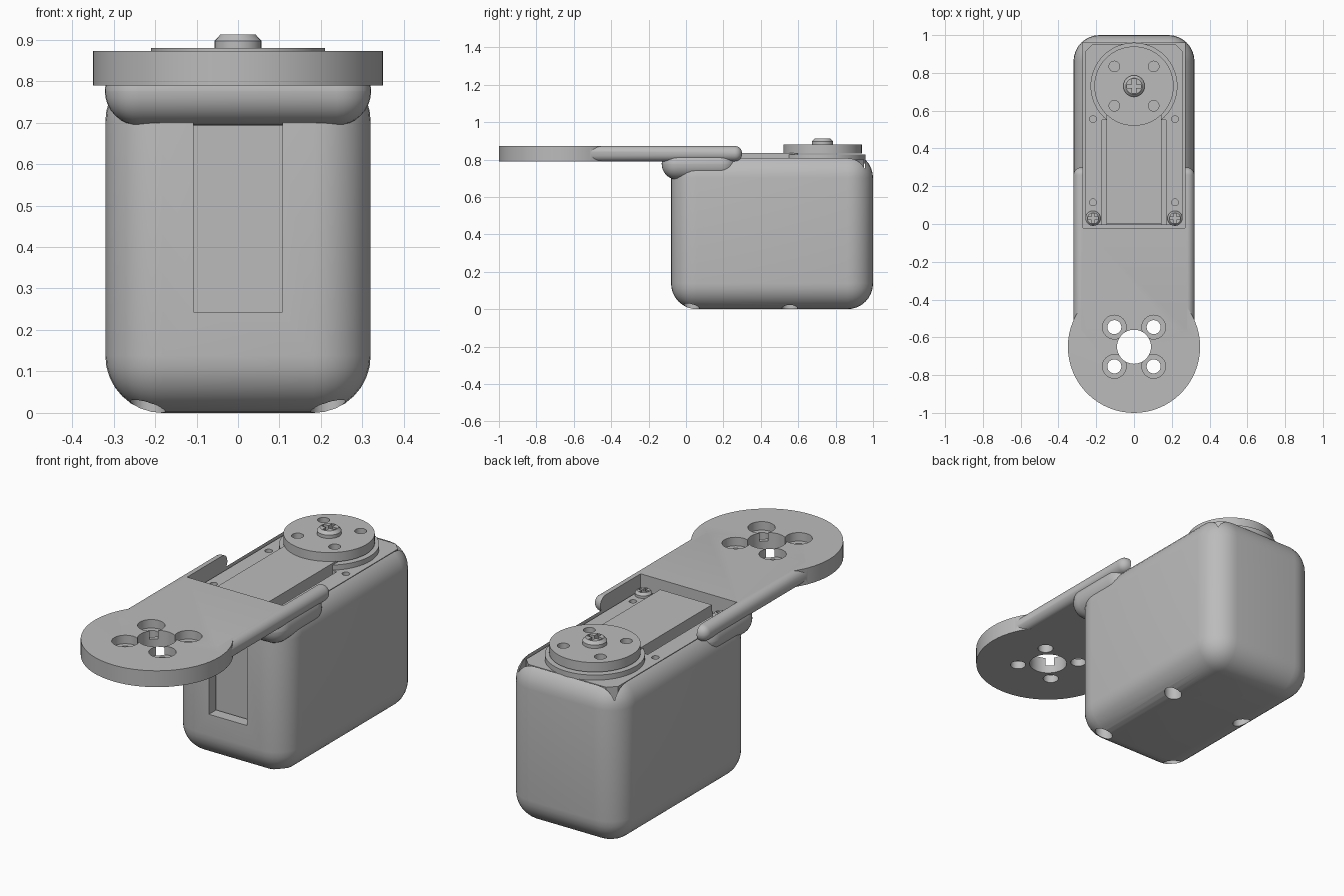
import bpy, bmesh, math

cube = bpy.data.objects.get("Cube")
if cube:
    bpy.data.objects.remove(cube, do_unlink=True)

grey = bpy.data.materials.new("plain grey")
grey.use_nodes = True
COLOUR = (0.5, 0.5, 0.5, 1)
grey.diffuse_color = COLOUR
grey.node_tree.nodes["Principled BSDF"].inputs["Base Color"].default_value = COLOUR


def finish(name, bm):
    bmesh.ops.recalc_face_normals(bm, faces=bm.faces)
    mesh = bpy.data.meshes.new(name)
    bm.to_mesh(mesh)
    bm.free()
    mesh.materials.append(grey)
    ob = bpy.data.objects.new(name, mesh)
    bpy.context.collection.objects.link(ob)
    return ob


def box(name, x, y, z, radius=0, segments=8, vertical_only=False):
    """Box from (min, max) spans, with optional rounded edges."""
    bm = bmesh.new()
    bmesh.ops.create_cube(bm, size=1)
    for v in bm.verts:
        for i, (lo, hi) in enumerate((x, y, z)):
            v.co[i] = lo if v.co[i] < 0 else hi
    if radius:
        edges = [e for e in bm.edges if not vertical_only
                 or abs(e.verts[0].co.z - e.verts[1].co.z) > 0.001]
        bmesh.ops.bevel(bm, geom=edges, offset=radius, segments=segments,
                        profile=0.5, affect='EDGES', clamp_overlap=True)
    return finish(name, bm)


def cylinder(name, x, y, r, z0, z1, sides=32, top_r=None):
    bm = bmesh.new()
    bmesh.ops.create_cone(bm, cap_ends=True, segments=sides, radius1=r,
                          radius2=top_r or r, depth=z1 - z0)
    bmesh.ops.translate(bm, verts=bm.verts, vec=(x, y, (z0 + z1) / 2))
    return finish(name, bm)


def boolean(ob, others, operation='DIFFERENCE'):
    bpy.context.view_layer.objects.active = ob
    for other in others:
        mod = ob.modifiers.new("boolean", 'BOOLEAN')
        mod.operation = operation
        mod.solver = 'EXACT'
        mod.object = other
        bpy.ops.object.modifier_apply(modifier=mod.name)
        bpy.data.objects.remove(other, do_unlink=True)


def smooth(ob, angle=30):
    bpy.ops.object.select_all(action='DESELECT')
    ob.select_set(True)
    bpy.context.view_layer.objects.active = ob
    bpy.ops.object.shade_smooth_by_angle(angle=math.radians(angle))


def pocket():
    return box("pocket_cutter", (-0.27, 0.27), (-0.022, 0.958), (0.2, 1.2))


def grid(cx, cy, d):
    return [(cx + sx * d, cy + sy * d) for sx in (-1, 1) for sy in (-1, 1)]


SCREW_X, HORN_Y, ARM_Y, BOLT = 0.217, 0.73, -0.65, 0.104

# Rounded housing with motor pocket, cable window and bottom screw holes
housing = box("housing", (-0.32, 0.32), (-0.08, 1.0), (0, 0.84), 0.138, 8)
boolean(housing, [pocket(),
                  box("window_cutter", (-0.107, 0.107), (-0.2, 0.05), (0.243, 0.72))])
boolean(housing, [cylinder("hole_cutter", s * SCREW_X, y, 0.042, -0.1, 0.15)
                  for s in (-1, 1) for y in (0.03, 0.555)])
smooth(housing)

# Rounded shoulder blending the arm into the housing
shoulder = box("shoulder", (-0.321, 0.321), (-0.13, 0.27), (0.693, 0.86), 0.083, 8)
boolean(shoulder, [pocket()])
smooth(shoulder)

# Forked arm with a round mounting plate
arm = cylinder("mounting_arm", 0, ARM_Y, 0.35, 0.79, 0.873, 64)
bar = box("arm_bar", (-0.32, 0.32), (-0.6, 0.3), (0.79, 0.873), 0.0405, 8)
boolean(arm, [bar], 'UNION')
boolean(arm, [pocket(), cylinder("centre_cutter", 0, ARM_Y, 0.09, 0.7, 1, 48)])
for px, py in grid(0, ARM_Y, BOLT):
    boolean(arm, [cylinder("bolt_cutter", px, py, 0.037, 0.7, 1),
                  cylinder("counterbore_cutter", px, py, 0.063, 0.83, 1)])
smooth(arm)

# Motor case with chamfered corners and small mounting holes
case = box("motor_case", (-0.258, 0.258), (-0.005, 0.952), (0.2, 0.8), 0.04, 1, True)
boolean(case, [cylinder("hole_cutter", s * SCREW_X, y, 0.018, 0.72, 0.9, 20)
               for s in (-1, 1) for y in (0.115, 0.555)])
boolean(case, [box("groove_cutter", (min(s * 0.145, s * 0.17), max(s * 0.145, s * 0.17)),
                   (-0.05, 0.55), (0.76, 0.9)) for s in (-1, 1)])
smooth(case)

# Raised centre cover and round gearbox boss
box("motor_cover", (-0.145, 0.145), (0, 0.6), (0.78, 0.835))
smooth(cylinder("gearbox_boss", 0, HORN_Y, 0.23, 0.78, 0.826, 64))

# Output disc with four bolt holes
horn = cylinder("output_disc", 0, HORN_Y, 0.21, 0.832, 0.88, 64)
boolean(horn, [cylinder("hole_cutter", px, py, 0.028, 0.84, 1, 24)
               for px, py in grid(0, HORN_Y, BOLT)])
smooth(horn)


def screw(name, x, y, r, z0, z1):
    """Domed screw head with a cross recess."""
    mid = z0 + (z1 - z0) * 0.6
    head = cylinder(name, x, y, r, z0, mid, 24)
    boolean(head, [cylinder("dome", x, y, r, mid - 0.0001, z1, 24, r * 0.75)], 'UNION')
    long, thin, floor = r * 0.65, r * 0.17, z0 + (z1 - z0) * 0.3
    boolean(head, [box("cross_cutter", (x - a, x + a), (y - b, y + b), (floor, z1 + 0.1))
                   for a, b in ((long, thin), (thin, long))])
    smooth(head)


# Screws
screw("disc_screw", 0, HORN_Y, 0.057, 0.875, 0.912)
for side, s in (("left", 1), ("right", -1)):
    screw(side + "_case_screw", s * SCREW_X, 0.03, 0.04, 0.795, 0.825)
